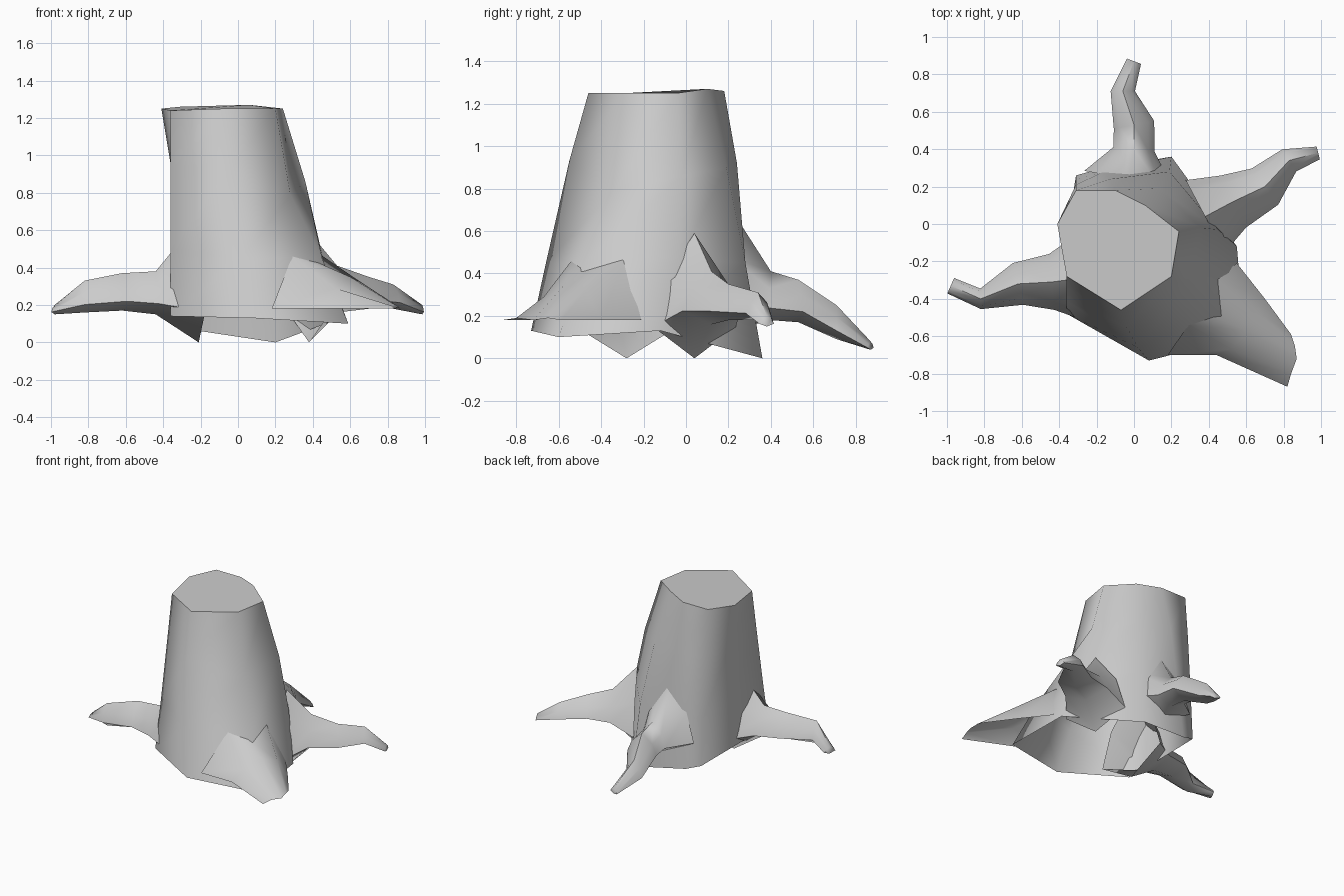
import bpy
import bmesh
from math import radians
from mathutils import Vector

default_cube = bpy.data.objects.get("Cube")
if default_cube:
    bpy.data.objects.remove(default_cube, do_unlink=True)

# The single plain bark colour
bark = bpy.data.materials.new("grey_bark")
bark.use_nodes = True
bark_colour = (0.6, 0.6, 0.6, 1)
bark.diffuse_color = bark_colour
shader = bark.node_tree.nodes["Principled BSDF"]
shader.inputs["Base Color"].default_value = bark_colour
shader.inputs["Roughness"].default_value = 0.9


def loft(name, rings, closed=True):
    """Skin equally long point rings into one smooth object, capping closed ends."""
    bm = bmesh.new()
    loops = [[bm.verts.new(point) for point in ring] for ring in rings]
    count = len(loops[0])
    for lower, upper in zip(loops, loops[1:]):
        for i in range(count if closed else count - 1):
            j = (i + 1) % count
            bm.faces.new((lower[i], lower[j], upper[j], upper[i]))
    if closed:
        bm.faces.new(loops[-1])
    bmesh.ops.recalc_face_normals(bm, faces=bm.faces)
    mesh = bpy.data.meshes.new(name)
    bm.to_mesh(mesh)
    bm.free()
    mesh.materials.append(bark)
    obj = bpy.data.objects.new(name, mesh)
    bpy.context.collection.objects.link(obj)
    bpy.ops.object.select_all(action="DESELECT")
    obj.select_set(True)
    bpy.context.view_layer.objects.active = obj
    bpy.ops.object.shade_smooth_by_angle(angle=radians(70))


# Root cross-section: (sideways share of half width, height share)
ROOT_PROFILE = [(-1, .25), (-.7, .65), (0, 1), (.7, .65), (1, .25), (0, 0)]


def root(name, stations):
    """Sweep the root profile along stations of (x, y, half width, top, bottom)."""
    rings = []
    last = len(stations) - 1
    for i, (x, y, half_width, top, bottom) in enumerate(stations):
        before, after = stations[max(i - 1, 0)], stations[min(i + 1, last)]
        along = Vector((after[0] - before[0], after[1] - before[1], 0)).normalized()
        side = Vector((-along.y, along.x, 0))
        centre = Vector((x, y, bottom))
        rings.append([
            centre + side * across * half_width + Vector((0, 0, (top - bottom) * up))
            for across, up in ROOT_PROFILE
        ])
    loft(name, rings)


# Trunk: eight sides, hollow below, flaring towards the ground, cut flat on top
trunk_base = [(.08, -.73, .13), (.59, -.6, .1), (.55, -.12, .13), (.2, .36, 0),
              (-.2, .29, .06), (-.31, .26, .1), (-.36, -.07, .14), (-.36, -.48, .14)]
trunk_lower = [(.02, -.66, .45), (.45, -.48, .45), (.45, -.03, .47), (.19, .28, .45),
               (-.16, .28, .45), (-.31, .24, .45), (-.36, -.05, .5), (-.36, -.41, .5)]
trunk_upper = [(-.04, -.55, .93), (.28, -.34, .79), (.36, -.02, .86), (.13, .19, .9),
               (-.13, .24, .92), (-.31, .21, .92), (-.36, -.03, .95), (-.36, -.33, .95)]
trunk_top = [(-.07, -.46, 1.25), (.2, -.28, 1.25), (.24, -.04, 1.25), (.06, .1, 1.27),
             (-.1, .18, 1.26), (-.31, .18, 1.26), (-.41, 0, 1.25), (-.36, -.28, 1.24)]
loft("trunk", [trunk_base, trunk_lower, trunk_upper, trunk_top])

# Three tapering roots
root("right_root", [
    (-.21, -.28, .27, .66, 0),
    (-.44, -.31, .15, .38, .15),
    (-.62, -.32, .115, .37, .17),
    (-.82, -.4, .055, .33, .16),
    (-.98, -.33, .045, .2, .15),
])
root("left_root", [
    (.38, .04, .22, .59, 0),
    (.53, .12, .155, .41, .16),
    (.7, .2, .12, .35, .18),
    (.83, .34, .07, .31, .18),
    (.985, .38, .035, .2, .15),
])
root("back_root", [
    (-.03, .24, .24, .66, .14),
    (0, .4, .11, .41, .18),
    (0, .53, .11, .37, .17),
    (-.06, .71, .065, .25, .09),
    (0, .87, .04, .08, .04),
])

# Broad flared root at the front, open underneath
buttress_base = [(.18, -.7, .18), (.29, -.54, .46), (.42, -.49, .43),
                 (.44, -.29, .47), (.55, -.21, .18)]
buttress_middle = [(.44, -.7, .18), (.52, -.67, .29), (.6, -.57, .35),
                   (.66, -.47, .32), (.7, -.4, .18)]
buttress_tip = [(.82, -.87, .18), (.84, -.8, .19), (.87, -.72, .18),
                (.86, -.65, .19), (.84, -.59, .18)]
loft("front_buttress_root", [buttress_base, buttress_middle, buttress_tip], closed=False)
